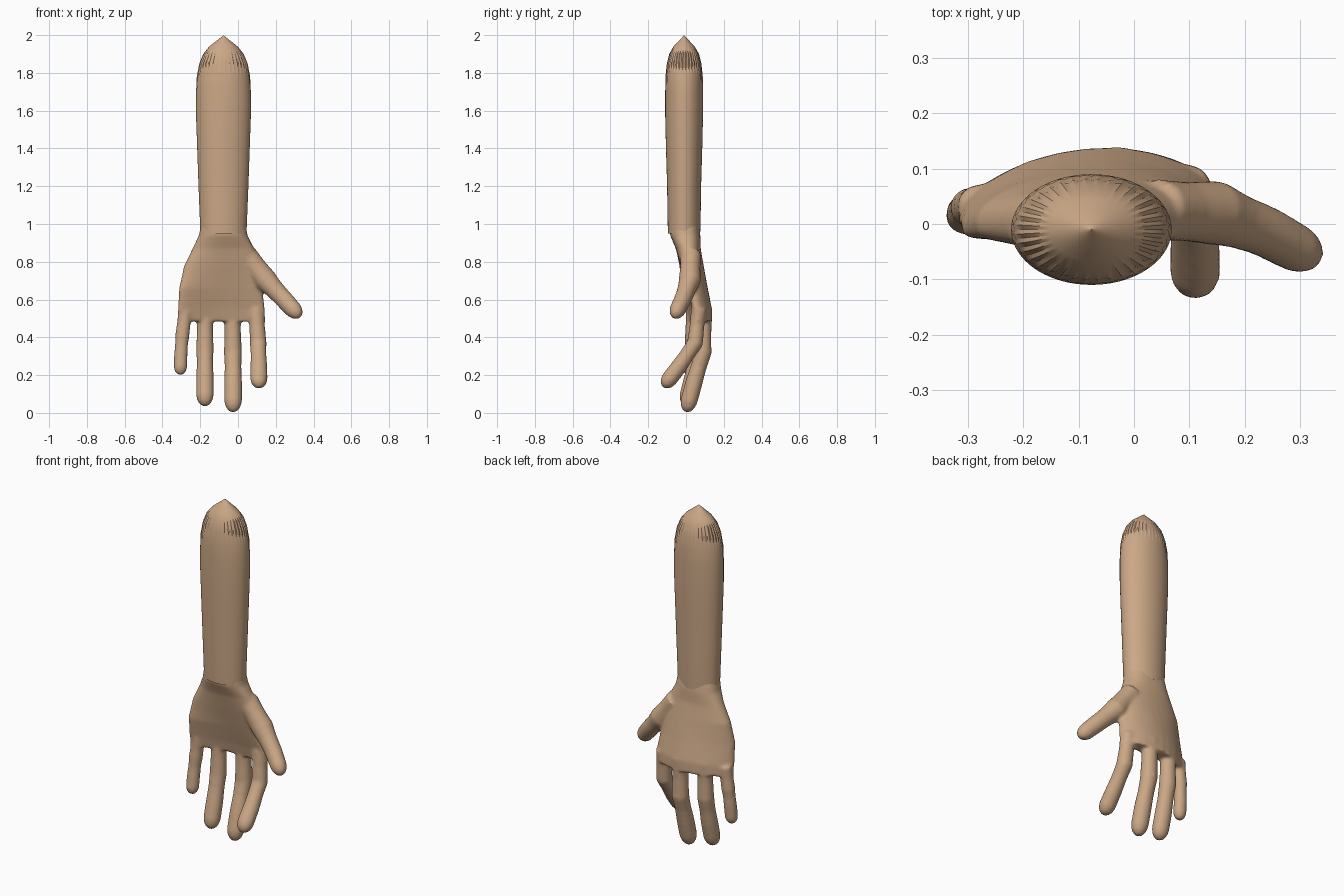
import bpy, bmesh
from math import sin, cos, pi, sqrt, radians, copysign
from mathutils import Vector

if "Cube" in bpy.data.objects:
    bpy.data.objects.remove(bpy.data.objects["Cube"])

skin = bpy.data.materials.new("skin")
skin.diffuse_color = (0.6, 0.39, 0.24, 1)
skin.use_nodes = True
skin.node_tree.nodes["Principled BSDF"].inputs["Base Color"].default_value = skin.diffuse_color


def skin_rings(bm, rings):
    """Bridge a list of point rings and close both ends."""
    vs = [[bm.verts.new(p) for p in r] for r in rings]
    n = len(vs[0])
    for a, b in zip(vs, vs[1:]):
        for i in range(n):
            j = (i + 1) % n
            bm.faces.new((a[i], a[j], b[j], b[i]))
    bm.faces.new(vs[0])
    bm.faces.new(vs[-1])


def finish(bm, name):
    bmesh.ops.recalc_face_normals(bm, faces=bm.faces)
    me = bpy.data.meshes.new(name)
    bm.to_mesh(me)
    bm.free()
    ob = bpy.data.objects.new(name, me)
    bpy.context.collection.objects.link(ob)
    me.materials.append(skin)
    bpy.ops.object.select_all(action='DESELECT')
    ob.select_set(True)
    bpy.context.view_layer.objects.active = ob
    return ob


def digit(bm, joints, flat=0.95, n=16):
    """Jointed finger: joints are (x, y, z, half width); the last one is the tip."""
    P = [Vector(j[:3]) for j in joints]
    R = [j[3] for j in joints]
    path = []
    last = len(P) - 2
    for k in range(len(P) - 1):
        # each phalanx is slightly waisted, the last one ends round
        ts = (0.1, 0.4, 0.65, 0.82, 0.93, 0.985, 1) if k == last else (0, 0.12, 0.5, 0.88)
        for t in ts:
            r = R[k] + (R[k + 1] - R[k]) * t
            if k == last:
                round_part = max(0, (t - 0.6) / 0.4)
                r *= max(0.08, sqrt(1 - round_part ** 2))
            else:
                r *= 1 - 0.07 * sin(pi * t)
            path.append((P[k].lerp(P[k + 1], t), r))
    rings = []
    for i, (p, r) in enumerate(path):
        d = (path[min(i + 1, len(path) - 1)][0] - path[max(i - 1, 0)][0]).normalized()
        side = d.cross(Vector((0, 1, 0))).normalized()
        up = side.cross(d)
        rings.append([p + side * r * cos(2 * pi * a / n) + up * r * flat * sin(2 * pi * a / n)
                      for a in range(n)])
    skin_rings(bm, rings)


# forearm: oval loft with a pleated, pointed top
bm = bmesh.new()
n = 72
profile = [(0.95, 0.122, 0.085, 0), (1.0, 0.124, 0.087, 0), (1.2, 0.132, 0.09, 0),
           (1.4, 0.139, 0.096, 0), (1.57, 0.145, 0.1, 0), (1.7, 0.145, 0.1, 0),
           (1.78, 0.140, 0.098, 0.012), (1.85, 0.126, 0.09, 0.02),
           (1.9, 0.105, 0.077, 0.025), (1.94, 0.075, 0.056, 0), (1.998, 0.001, 0.001, 0)]
rings = []
for z, rx, ry, pleat in profile:
    ring = []
    for i in range(n):
        s = 1 + (pleat if i % 2 else -pleat)
        a = 2 * pi * i / n
        ring.append(Vector((-0.077 + rx * s * cos(a), -0.01 + ry * s * sin(a), z)))
    rings.append(ring)
skin_rings(bm, rings)
finish(bm, "forearm")
bpy.ops.object.shade_smooth_by_angle(angle=radians(30))

# hand: arched palm sections (z, x min, x max, centre y, half thickness, arch)
bm = bmesh.new()
sections = [(1.0, -0.195, 0.04, -0.01, 0.078, 0), (0.94, -0.207, 0.05, -0.004, 0.08, 0),
            (0.87, -0.24, 0.085, 0.012, 0.066, 0.2), (0.78, -0.285, 0.12, 0.032, 0.062, 0.5),
            (0.66, -0.312, 0.128, 0.06, 0.056, 0.9), (0.55, -0.318, 0.142, 0.088, 0.05, 1),
            (0.485, -0.318, 0.145, 0.096, 0.042, 1)]
rings = []
n = 40
for z, x0, x1, cy, ry, arch in sections:
    ring = []
    for i in range(n):
        c, s = cos(2 * pi * i / n), sin(2 * pi * i / n)
        x = (x0 + x1) / 2 + (x1 - x0) / 2 * copysign(abs(c) ** 0.85, c)
        y = cy + ry * copysign(abs(s) ** 0.8, s) - arch * (x + 0.04) ** 2
        ring.append(Vector((x, y, z)))
    rings.append(ring)
skin_rings(bm, rings)

# fingers and thumb
digit(bm, [(-0.278, 0.035, 0.54, 0.04), (-0.295, 0.03, 0.41, 0.038),
           (-0.303, 0.022, 0.31, 0.036), (-0.306, 0.01, 0.2, 0.036)])
digit(bm, [(-0.175, 0.075, 0.55, 0.045), (-0.175, 0.068, 0.34, 0.047),
           (-0.175, 0.035, 0.19, 0.047), (-0.175, -0.005, 0.035, 0.047)])
digit(bm, [(-0.03, 0.096, 0.55, 0.047), (-0.027, 0.09, 0.32, 0.048),
           (-0.026, 0.045, 0.17, 0.048), (-0.026, 0.0, 0.003, 0.048)])
digit(bm, [(0.095, 0.068, 0.55, 0.044), (0.107, 0.048, 0.37, 0.045),
           (0.11, -0.03, 0.255, 0.045), (0.111, -0.122, 0.135, 0.047)])
digit(bm, [(0.04, 0.025, 0.84, 0.06), (0.145, 0.02, 0.705, 0.062),
           (0.235, -0.012, 0.61, 0.049), (0.33, -0.064, 0.507, 0.044)])
hand = finish(bm, "hand")
m = hand.modifiers.new("blend", 'REMESH')
m.mode = 'VOXEL'
m.voxel_size = 0.009
m.use_smooth_shade = True
m = hand.modifiers.new("soften", 'SMOOTH')
m.factor = 0.5
m.iterations = 5
